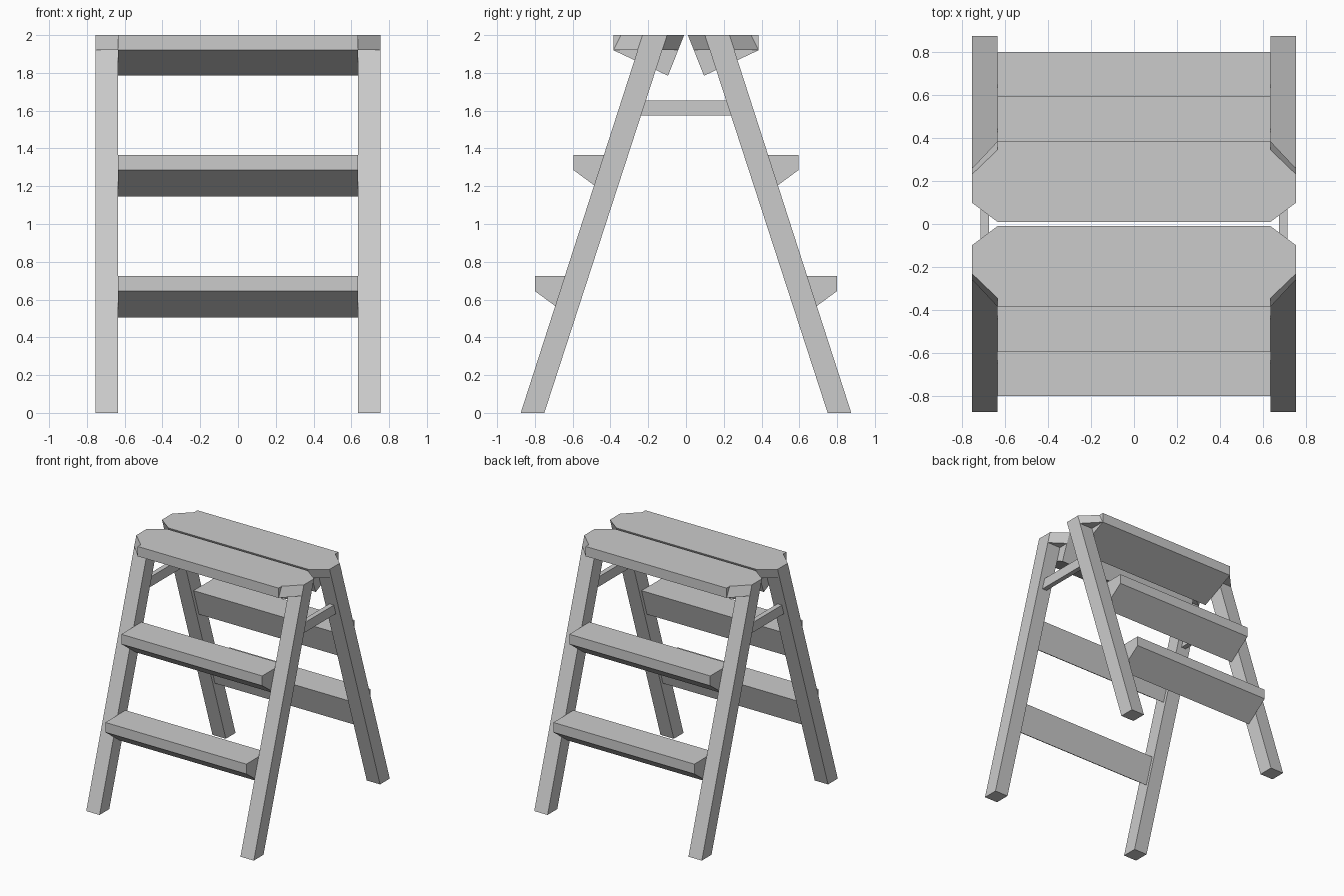
import bpy, bmesh

if "Cube" in bpy.data.objects:
    bpy.data.objects.remove(bpy.data.objects["Cube"])

LEG_IN, LEG_OUT = 0.635, 0.755          # x range of the legs
SIDES = (("front", 1), ("back", -1))    # profiles are drawn for the front (-y)


def prism(name, sections):
    """Loft matching rings of points into a closed solid."""
    bm = bmesh.new()
    rings = [[bm.verts.new(p) for p in ring] for ring in sections]
    n = len(rings[0])
    for a, b in zip(rings, rings[1:]):
        for i in range(n):
            j = (i + 1) % n
            bm.faces.new((a[i], a[j], b[j], b[i]))
    bm.faces.new(rings[0][::-1])
    bm.faces.new(rings[-1])
    bmesh.ops.recalc_face_normals(bm, faces=bm.faces)
    mesh = bpy.data.meshes.new(name)
    bm.to_mesh(mesh)
    bm.free()
    obj = bpy.data.objects.new(name, mesh)
    bpy.context.collection.objects.link(obj)
    return obj


def along_x(name, profile, x0, x1, flip=1):
    """Extrude a (y, z) profile between two x positions."""
    return prism(name, [[(x, y * flip, z) for y, z in profile] for x in (x0, x1)])


# Leaning legs
leg = [(-0.875, 0), (-0.75, 0), (-0.10, 2), (-0.23, 2)]
for label, flip in SIDES:
    for side, s in (("left", -1), ("right", 1)):
        along_x(f"{label}_{side}_leg", leg, s * LEG_IN, s * LEG_OUT, flip)

# Wedge-shaped steps between the legs
step = [(-0.80, 0.725), (-0.80, 0.645), (-0.61, 0.505), (-0.54, 0.725)]
for label, flip in SIDES:
    for i in range(2):
        prof = [(y + 0.205 * i, z + 0.64 * i) for y, z in step]
        along_x(f"{label}_step_{i + 1}", prof, -LEG_IN, LEG_IN, flip)

# Top platform: thick wedge board with tapered ends wrapping the legs
board = [(-0.385, 2), (-0.385, 1.92), (-0.095, 1.785), (-0.01, 2)]
wing_in = [(-0.345, 2), (-0.385, 1.92), (-0.042, 1.92), (-0.01, 2)]
wing_out = [(-0.23, 2), (-0.257, 1.92), (-0.126, 1.92), (-0.10, 2)]
for label, flip in SIDES:
    along_x(f"{label}_top_board", board, -LEG_IN, LEG_IN, flip)
    for side, s in (("left", -1), ("right", 1)):
        prism(f"{label}_{side}_top_end",
              [[(s * x, y * flip, z) for y, z in ring]
               for x, ring in ((LEG_IN, wing_in), (LEG_OUT, wing_out))])

# Side braces joining front and back legs
brace = [(-0.242, 1.575), (0.242, 1.575), (0.216, 1.655), (-0.216, 1.655)]
for side, s in (("left", -1), ("right", 1)):
    along_x(f"{side}_brace", brace, s * 0.675, s * 0.715)
